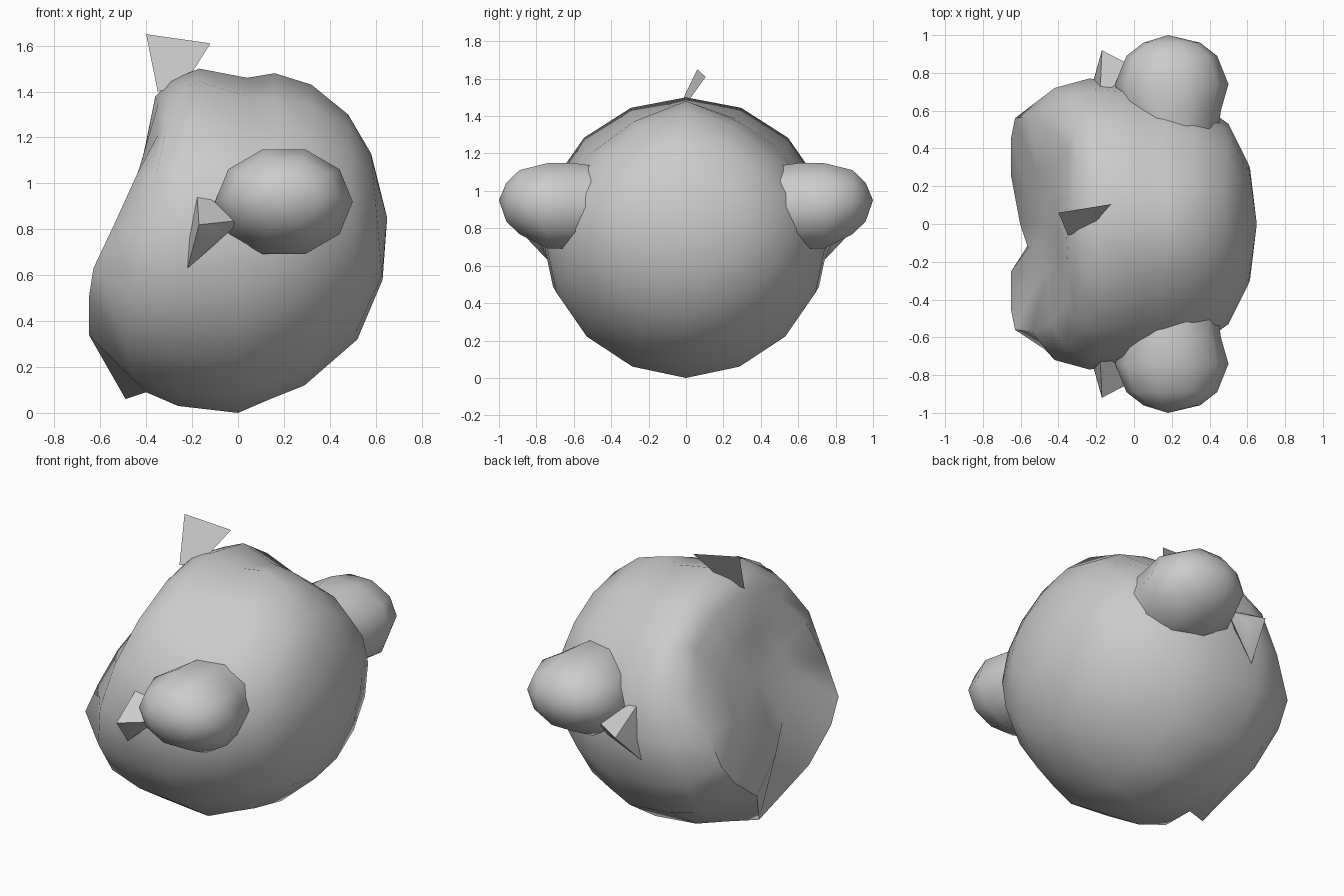
import bpy, bmesh
from math import sin, cos, pi, radians

if "Cube" in bpy.data.objects:
    bpy.data.objects.remove(bpy.data.objects["Cube"], do_unlink=True)

grey = bpy.data.materials.new("plain grey")
grey.use_nodes = True
grey.diffuse_color = (0.6, 0.6, 0.6, 1)
grey.node_tree.nodes["Principled BSDF"].inputs["Base Color"].default_value = (0.6, 0.6, 0.6, 1)


def finish(name, bm, smooth=45):
    bmesh.ops.recalc_face_normals(bm, faces=bm.faces)
    mesh = bpy.data.meshes.new(name)
    bm.to_mesh(mesh)
    bm.free()
    mesh.materials.append(grey)
    ob = bpy.data.objects.new(name, mesh)
    bpy.context.collection.objects.link(ob)
    bpy.ops.object.select_all(action='DESELECT')
    ob.select_set(True)
    bpy.context.view_layer.objects.active = ob
    if smooth:
        bpy.ops.object.shade_smooth_by_angle(angle=radians(smooth))
    return ob


def loft(name, rings, start, end, smooth=45):
    """Skin a list of point rings, closing each end with a fan to a pole."""
    bm = bmesh.new()
    loops = [[bm.verts.new(p) for p in ring] for ring in rings]
    n = len(loops[0])
    for a, b in zip(loops, loops[1:]):
        for i in range(n):
            j = (i + 1) % n
            bm.faces.new((a[i], a[j], b[j], b[i]))
    for pole, loop in ((start, loops[0]), (end, loops[-1])):
        if pole:
            tip = bm.verts.new(pole)
            for i in range(n):
                bm.faces.new((loop[i], loop[(i + 1) % n], tip))
    return finish(name, bm, smooth)


# Body: upright oval sections; slope makes the shoulders drop more steeply
def body_ring(top, bottom, width, bulge, slope, n=16):
    ring = []
    for i in range(n):
        c, s = cos(2 * pi * i / n), sin(2 * pi * i / n)
        t = (1 + c) / 2 - (slope if c > 0 else 0.01) * abs(s) * c
        x = bottom[0] + (top[0] - bottom[0]) * t - bulge * abs(s) * (0.75 - c)
        ring.append((x, width * s, bottom[1] + (top[1] - bottom[1]) * t))
    return ring


sections = [
    ((0.58, 1.13), (0.63, 0.58), 0.32, 0, 0),
    ((0.48, 1.30), (0.52, 0.32), 0.53, 0, 0.04),
    ((0.32, 1.43), (0.29, 0.12), 0.67, 0, 0.09),
    ((0.16, 1.48), (0.14, 0.06), 0.73, 0, 0.11),
    ((0.04, 1.46), (0.00, 0.00), 0.75, 0, 0.05),
    ((-0.17, 1.50), (-0.26, 0.03), 0.77, 0.03, 0),
    ((-0.29, 1.45), (-0.40, 0.09), 0.72, 0.10, 0),
]

# Rim of the cut end, from its top down one side to the bottom corner
half_rim = [(-0.36, 0, 1.38), (-0.35, 0.2, 1.34), (-0.35, 0.4, 1.21), (-0.44, 0.52, 1.04),
            (-0.54, 0.57, 0.82), (-0.63, 0.56, 0.63), (-0.65, 0.46, 0.50),
            (-0.65, 0.25, 0.34), (-0.49, 0, 0.06)]
rim = half_rim + [(x, -y, z) for x, y, z in half_rim[-2:0:-1]]

# Nearly flat leaning panel inside the rim
centre = (-0.47, 0, 0.92)
panel = []
for p in rim:
    y, z = [(a + b) / 2 for a, b in zip(p[1:], centre[1:])]
    panel.append((-0.36 - 0.3 * (1.3 - z), y, z))

loft("body", [body_ring(*s) for s in sections] + [rim, panel], (0.65, 0, 0.85), centre)

# Rounded side knobs: distance out, half width, half height, height
knob = [(0.45, 0.24, 0.23, 0.91), (0.60, 0.26, 0.24, 0.92), (0.74, 0.30, 0.24, 0.92),
        (0.89, 0.24, 0.18, 0.94), (0.96, 0.15, 0.11, 0.94)]
for side, label in ((-1, "front"), (1, "back")):
    rings = [[(0.2 + w * cos(2 * pi * i / 10), side * y, z + h * sin(2 * pi * i / 10))
              for i in range(10)] for y, w, h, z in knob]
    loft(label + "_knob", rings, None, (0.18, side, 0.95), 60)

    # Small pointed fin running into the knob
    bm = bmesh.new()
    for x, y, z in ((-0.17, 0.92, 0.82), (-0.08, 0.87, 0.80), (-0.22, 0.74, 0.63),
                    (-0.18, 0.68, 0.97), (0.02, 0.82, 0.84), (-0.24, 0.66, 0.72)):
        bm.verts.new((x, side * y, z))
    bmesh.ops.convex_hull(bm, input=bm.verts)
    finish(label + "_fin", bm, 60)

# Flat tab standing on top
bm = bmesh.new()
bm.faces.new([bm.verts.new(p) for p in ((-0.40, 0.06, 1.65), (-0.35, -0.06, 1.40),
                                        (-0.24, -0.03, 1.42), (-0.12, 0.105, 1.61))])
finish("top_tab", bm, 0)
